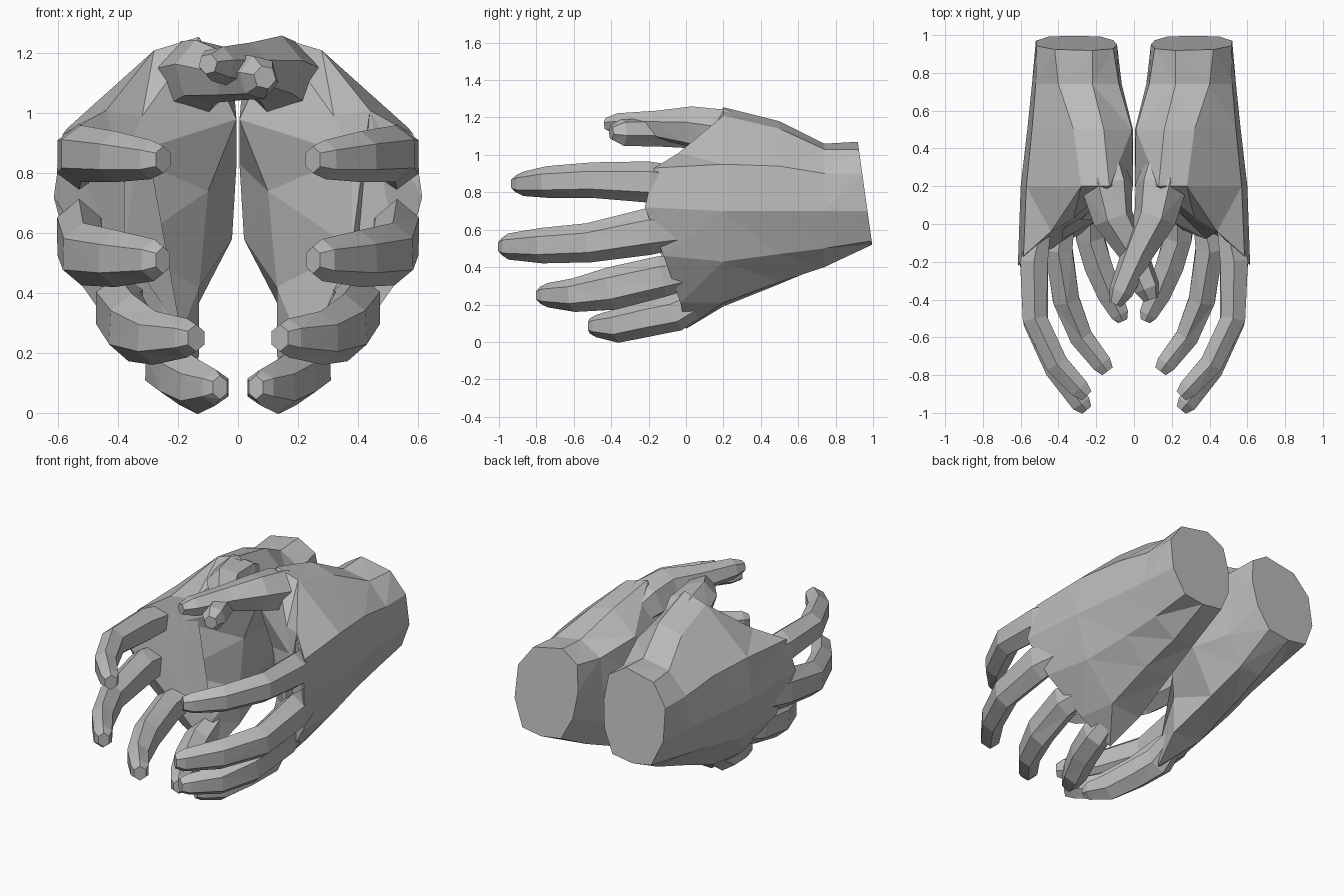
import bpy, bmesh, math
from mathutils import Vector

if "Cube" in bpy.data.objects:
    bpy.data.objects.remove(bpy.data.objects["Cube"])

skin = bpy.data.materials.new("plain grey")
skin.diffuse_color = (0.5, 0.5, 0.5, 1)
skin.use_nodes = True
skin.node_tree.nodes["Principled BSDF"].inputs["Base Color"].default_value = skin.diffuse_color


def loft(name, rings, side):
    """Closed faceted skin through equal rings of points; side -1 mirrors it in x."""
    bm = bmesh.new()
    loops = [[bm.verts.new((p[0] * side, p[1], p[2])) for p in ring] for ring in rings]
    n = len(loops[0])
    for a, b in zip(loops, loops[1:]):
        for i in range(n):
            j = (i + 1) % n
            bm.faces.new((a[i], a[j], b[j], b[i]))
    bm.faces.new(loops[0])
    bm.faces.new(loops[-1])
    bmesh.ops.triangulate(bm, faces=bm.faces[:])
    bmesh.ops.recalc_face_normals(bm, faces=bm.faces[:])
    mesh = bpy.data.meshes.new(name)
    bm.to_mesh(mesh)
    bm.free()
    mesh.materials.append(skin)
    ob = bpy.data.objects.new(name, mesh)
    bpy.context.collection.objects.link(ob)
    return ob


def digit(name, path, side, turn=0.0):
    """Six-sided finger along path points (x, y, z, half width, half height)."""
    pts = [Vector(p[:3]) for p in path]
    rings = []
    for k, p in enumerate(path):
        d = (pts[min(k + 1, len(pts) - 1)] - pts[max(k - 1, 0)]).normalized()
        across = d.cross(Vector((0, 0, 1))).normalized()
        up = across.cross(d)
        rings.append([pts[k] + across * p[3] * math.cos(t) + up * p[4] * math.sin(t)
                      for t in (turn + i * math.tau / 6 + math.pi / 6 for i in range(6))])
    return loft(name, rings, side)


# palm cross-sections (x, z), clockwise from the thumb side over the back of the hand
WRIST = [(.22, 1.07), (.42, 1.03), (.515, .90), (.52, .70), (.45, .54),
         (.32, .52), (.18, .54), (.11, .68), (.09, .84), (.11, 1.0)]
HEEL = [(.22, 1.06), (.40, 1.03), (.52, .90), (.54, .70), (.46, .50),
        (.32, .40), (.18, .41), (.08, .58), (.065, .78), (.08, .98)]
MID = [(.16, 1.18), (.32, 1.14), (.54, .94), (.565, .70), (.48, .47),
       (.33, .32), (.16, .31), (.02, .58), (.005, .83), (.01, 1.04)]
CUP = [(.13, 1.255), (.28, 1.21), (.57, .95), (.60, .70), (.52, .43),
       (.33, .21), (.13, .19), (.13, .42), (.10, .74), (.005, .98)]
KNUCKLE = [(.32, .99), (.44, 1.01), (.585, .93), (.615, .72), (.545, .46),
           (.37, .21), (.18, .07), (.19, .27), (.38, .55), (.38, .86)]
KNUCKLE_Y = [.03, -.04, -.17, -.22, -.12, -.03, 0, .02, -.08, -.03]

FINGERS = {
    "index_finger": [(.46, .15, .85, .04, .06), (.53, -.20, .855, .085, .11), (.525, -.50, .865, .075, .095),
                     (.41, -.74, .855, .07, .085), (.29, -.87, .845, .06, .065), (.25, -.91, .845, .04, .045)],
    "middle_finger": [(.48, .15, .60, .04, .06), (.53, -.20, .59, .085, .125), (.52, -.52, .53, .075, .105),
                      (.41, -.77, .515, .07, .095), (.28, -.95, .51, .06, .07), (.25, -.985, .51, .035, .045)],
    "ring_finger": [(.34, .20, .40, .05, .06), (.40, -.13, .35, .085, .11), (.36, -.40, .285, .08, .115),
                    (.28, -.60, .25, .07, .09), (.17, -.74, .25, .06, .065), (.14, -.78, .25, .04, .045)],
    "little_finger": [(.23, .22, .30, .05, .05), (.235, -.06, .155, .085, .10), (.19, -.22, .12, .085, .095),
                      (.13, -.37, .085, .075, .09), (.075, -.48, .085, .055, .06), (.06, -.515, .085, .03, .04)],
}

# the thumbs cross, one lying above the other
THUMB_OVER = [(.17, .46, 1.04, .07, .07), (.145, .20, 1.12, .14, .13), (.11, .03, 1.15, .115, .115),
              (.02, -.15, 1.16, .085, .08), (-.07, -.36, 1.165, .065, .06), (-.10, -.425, 1.165, .035, .035)]
THUMB_UNDER = [(.17, .46, 1.04, .07, .07), (.145, .20, 1.12, .14, .13), (.11, .03, 1.14, .11, .11),
               (.01, -.14, 1.12, .08, .08), (-.07, -.34, 1.12, .07, .075), (-.09, -.40, 1.12, .04, .04)]


def build_hand(name, side, thumb):
    rings = [[(x, .92 + (1.06 - z) * .14, z) for x, z in WRIST]]
    for ring, y in ((HEEL, .74), (MID, .50), (CUP, .20)):
        rings.append([(x, y, z) for x, z in ring])
    rings.append([(x, y, z) for (x, z), y in zip(KNUCKLE, KNUCKLE_Y)])
    hand = loft(name, rings, side)
    parts = [digit(f, path, side) for f, path in FINGERS.items()]
    parts.append(digit("thumb", thumb, side, .3))
    # fuse the digits into the palm
    for part in parts:
        mod = hand.modifiers.new("fuse", 'BOOLEAN')
        mod.operation, mod.solver, mod.object = 'UNION', 'EXACT', part
    graph = bpy.context.evaluated_depsgraph_get()
    fused = bpy.data.meshes.new_from_object(hand.evaluated_get(graph))
    hand.modifiers.clear()
    hand.data = fused
    for part in parts:
        bpy.data.objects.remove(part)


build_hand("hand_thumb_over", 1, THUMB_OVER)
build_hand("hand_thumb_under", -1, THUMB_UNDER)
